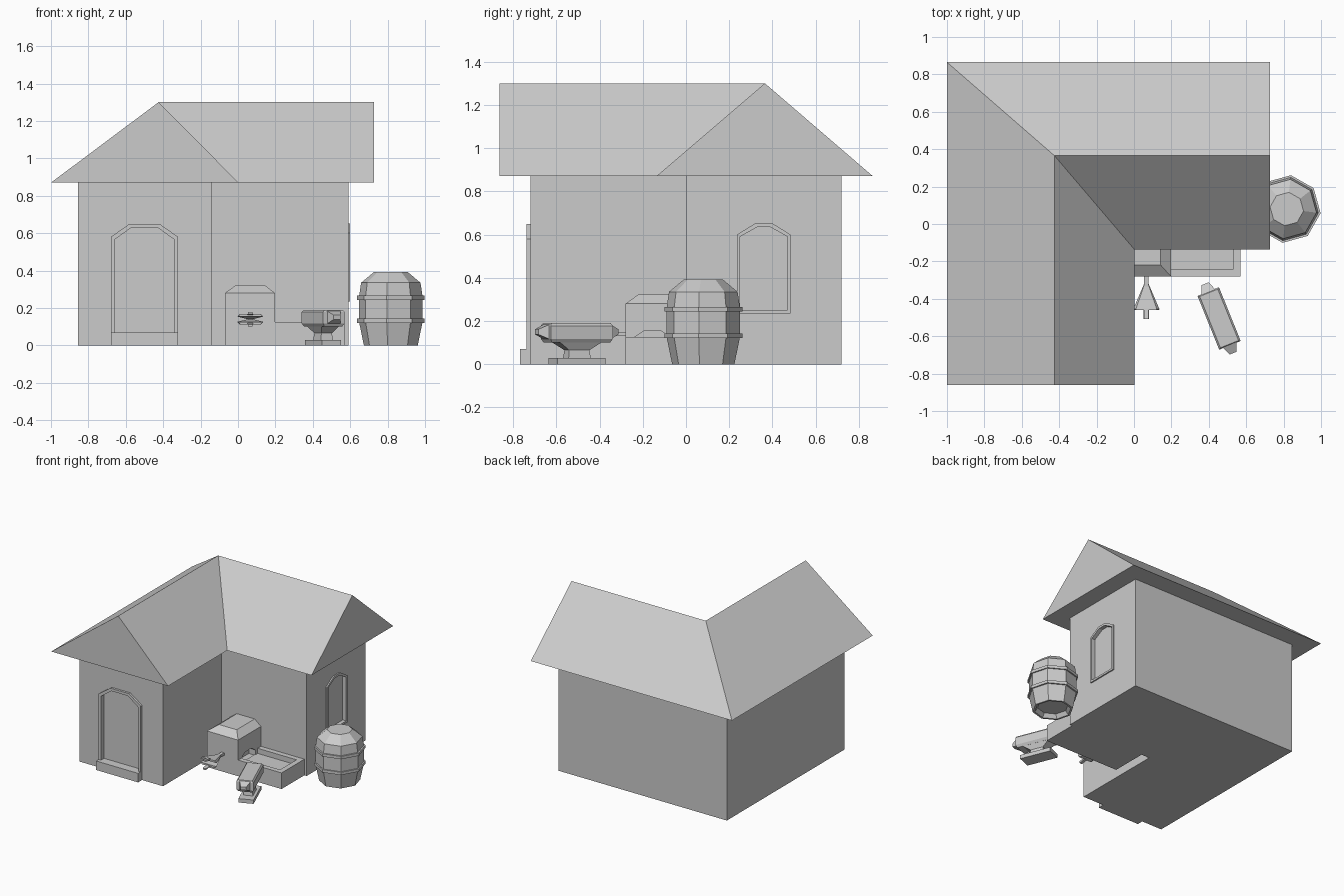
import bpy, bmesh, math
from mathutils import Matrix, Vector

if "Cube" in bpy.data.objects:
    bpy.data.objects.remove(bpy.data.objects["Cube"])


def make(name, verts, faces):
    me = bpy.data.meshes.new(name)
    bm = bmesh.new()
    vs = [bm.verts.new(v) for v in verts]
    for f in faces:
        bm.faces.new([vs[i] for i in f])
    bmesh.ops.recalc_face_normals(bm, faces=bm.faces)
    bm.to_mesh(me)
    bm.free()
    ob = bpy.data.objects.new(name, me)
    bpy.context.collection.objects.link(ob)
    return ob


def loft(name, rings, caps=True, closed=False):
    """Skin a list of equally long point rings."""
    n = len(rings[0])
    verts = [p for r in rings for p in r]
    m = len(rings)
    faces = []
    for k in range(m if closed else m - 1):
        a, b = k * n, (k + 1) % m * n
        faces += [(a + i, a + (i + 1) % n, b + (i + 1) % n, b + i) for i in range(n)]
    if caps and not closed:
        faces += [tuple(range(n)), tuple(range((m - 1) * n, m * n))]
    return make(name, verts, faces)


def rect(x0, x1, y0, y1, z):
    return [(x0, y0, z), (x1, y0, z), (x1, y1, z), (x0, y1, z)]


def box(name, x0, x1, y0, y1, z0, z1):
    return loft(name, [rect(x0, x1, y0, y1, z0), rect(x0, x1, y0, y1, z1)])


def cut(target, cutter):
    cutter.hide_render = True
    mod = target.modifiers.new("cut", 'BOOLEAN')
    mod.object = cutter
    mod.solver = 'EXACT'
    bpy.context.view_layer.objects.active = target
    bpy.ops.object.modifier_apply(modifier=mod.name)
    bpy.data.objects.remove(cutter)


def arch(c, w, z0, zs, zt, flat):
    return [(c - w, z0), (c + w, z0), (c + w, zs), (c + flat, zt), (c - flat, zt), (c - w, zs)]


def on_y(pts, y):
    return [(a, y, z) for a, z in pts]


def on_x(pts, x):
    return [(x, a, z) for a, z in pts]


def frame(name, outer, inner, plane, front, back):
    loft(name, [plane(outer, back), plane(outer, front), plane(inner, front), plane(inner, back)], closed=True)


# L-shaped walls
plan = [(-.855, -.72), (-.14, -.72), (-.14, 0), (.59, 0), (.59, .72), (-.855, .72)]
walls = loft("walls", [[(x, y, z) for x, y in plan] for z in (0, .87)])

# door and window recesses with frames
door_in, door_out = arch(-.5, .16, .07, .565, .63, .07), arch(-.5, .18, 0, .58, .65, .08)
win_in, win_out = arch(.36, .11, .25, .59, .635, .03), arch(.36, .124, .235, .6, .652, .04)
cut(walls, loft("door_cutter", [on_y(door_in, -.8), on_y(door_in, -.70)]))
cut(walls, loft("window_cutter", [on_x(win_in, .7), on_x(win_in, .57)]))
frame("door_frame", door_out, door_in, on_y, -.737, -.70)
frame("window_frame", win_out, win_in, on_x, .60, .57)
box("door_step", -.68, -.32, -.768, -.71, 0, .07)

# roof with two gables, hip and valley
eave = [(-1, -.862), (.003, -.862), (.003, -.137), (.727, -.137), (.727, .865), (-1, .865)]
ridge = [(-.425, -.862), (-.425, .365), (.727, .365)]
make("roof", [(x, y, .87) for x, y in eave] + [(x, y, 1.3) for x, y in ridge],
     [(5, 4, 3, 2, 1, 0), (0, 1, 6), (1, 2, 7, 6), (2, 3, 8, 7), (3, 4, 8), (4, 5, 7, 8), (5, 0, 6, 7)])

# forge with tapered hood
forge = loft("forge", [rect(-.07, .197, -.28, .01, 0), rect(-.07, .197, -.28, .01, .28),
                       rect(-.01, .143, -.22, .01, .323)])
mouth = arch(-.155, .088, .08, .122, .155, .037)
cut(forge, loft("mouth_cutter", [on_x(mouth, .25), on_x(mouth, .14)]))

# water trough
trough = box("trough", .19, .57, -.28, .01, 0, .125)
cut(trough, box("trough_cutter", .18, .53, -.242, -.04, .085, .2))

# bellows: two wedge boards with handles and a nozzle
bx = .066
box("bellows_nozzle", bx - .012, bx + .012, -.34, -.27, .13, .15)
for s, label in ((1, "upper"), (-1, "lower")):
    def section(y, w, z, t):
        return [(bx - w, y, .14 + s * z), (bx + w, y, .14 + s * z),
                (bx + w * .8, y, .14 + s * (z + t)), (bx - w * .8, y, .14 + s * (z + t))]
    loft("bellows_%s_board" % label, [section(-.32, .012, 0, .008), section(-.455, .07, .014, .014),
                                      section(-.46, .066, .014, .014)])
    loft("bellows_%s_handle" % label, [section(-.45, .014, .02, .012), section(-.507, .014, .027, .012)])

# anvil, built along local y then turned
anvil = [
    loft("anvil_body", [rect(-.05, .05, -.145, .145, .10), rect(-.062, .062, -.155, .155, .118),
                        rect(-.062, .062, -.155, .155, .178), rect(-.052, .052, -.148, .148, .19)]),
    loft("anvil_neck", [rect(-.035, .035, -.055, .055, .03), rect(-.03, .03, -.05, .05, .065),
                        rect(-.05, .05, -.105, .105, .102)]),
    box("anvil_base", -.055, .055, -.12, .12, 0, .03),
]
for s, label in ((-1, "front"), (1, "back")):
    anvil.append(loft("anvil_%s_horn" % label, [
        [(-w, s * y, .15 - h), (w, s * y, .15 - h), (w, s * y, .15 + h), (-w, s * y, .15 + h)]
        for y, w, h in ((.15, .04, .035), (.2, .02, .012))]))
turn = Matrix.Translation((.455, -.505, 0)) @ Matrix.Rotation(math.radians(22), 4, 'Z')
for ob in anvil:
    ob.data.transform(turn)


# eight-sided barrel with two hoops
def octagon(r, z):
    return [(.817 + r * math.cos(a), .08 + r * math.sin(a), z)
            for a in (math.radians(-7 + 45 * i) for i in range(8))]


loft("barrel", [octagon(r, z) for r, z in ((.11, .03), (.13, 0), (.145, 0), (.172, .13), (.172, .255),
                                           (.16, .335), (.09, .393))])
for z in (.132, .255):
    loft("barrel_hoop", [octagon(r, z + d) for r, d in ((.165, -.011), (.182, -.011), (.182, .011), (.165, .011))],
         closed=True)
